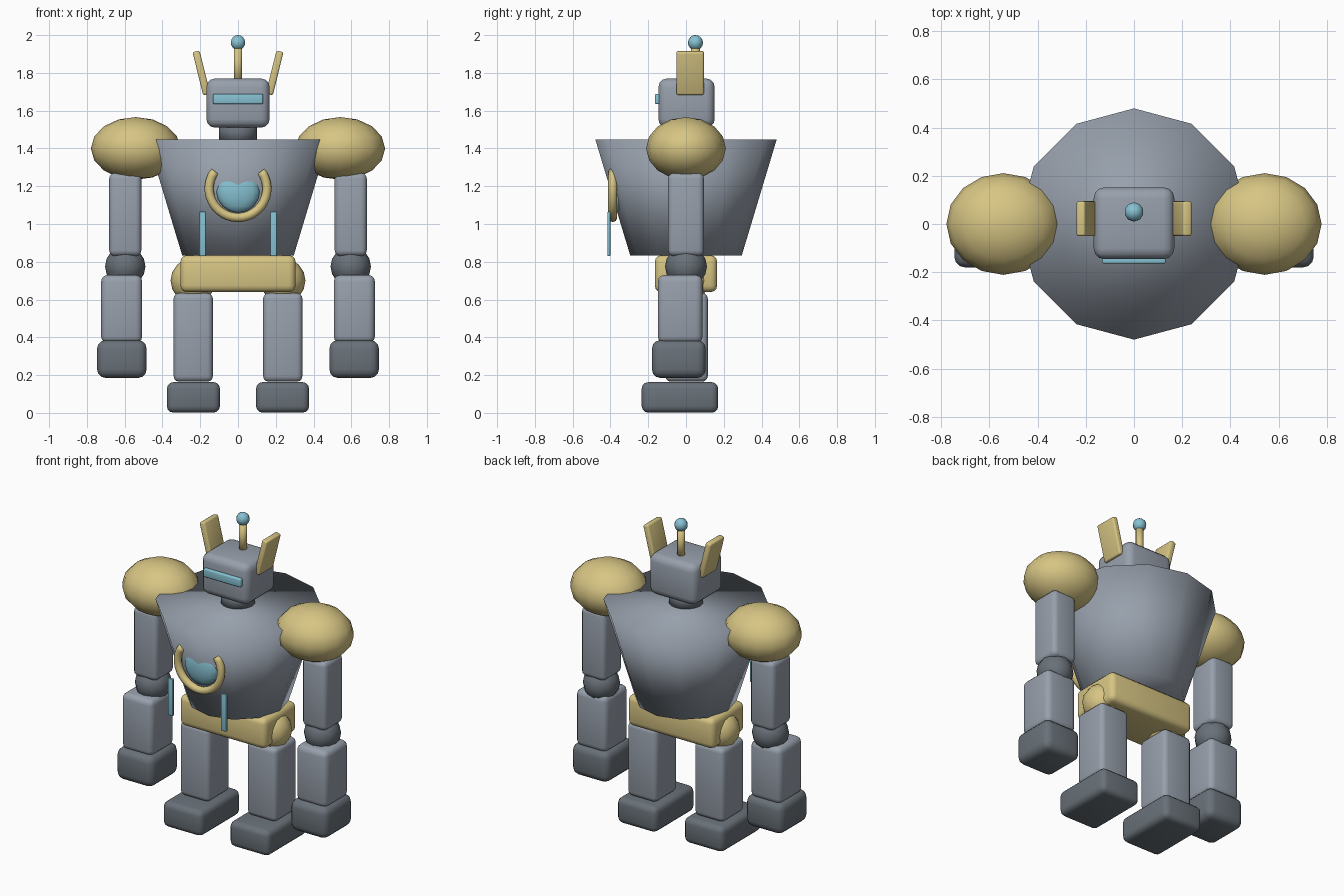
import bpy
import bmesh
from math import radians, cos, sin, pi
from mathutils import Matrix, Vector

cube = bpy.data.objects.get("Cube")
if cube:
    bpy.data.objects.remove(cube, do_unlink=True)


def make_material(name, rgb):
    mat = bpy.data.materials.new(name)
    mat.use_nodes = True
    color = (*rgb, 1)
    mat.diffuse_color = color
    bsdf = mat.node_tree.nodes["Principled BSDF"]
    bsdf.inputs["Base Color"].default_value = color
    bsdf.inputs["Roughness"].default_value = 0.6
    return mat


STEEL = make_material("steel grey", (0.31, 0.35, 0.41))
DARK = make_material("dark grey", (0.14, 0.165, 0.19))
GOLD = make_material("pale gold", (0.68, 0.56, 0.23))
BLUE = make_material("glow blue", (0.24, 0.54, 0.65))


def finish(name, bm, mat, loc=(0, 0, 0), tilt=0):
    mesh = bpy.data.meshes.new(name)
    bmesh.ops.recalc_face_normals(bm, faces=bm.faces)
    for face in bm.faces:
        face.smooth = True
    bm.to_mesh(mesh)
    bm.free()
    mesh.materials.append(mat)
    obj = bpy.data.objects.new(name, mesh)
    obj.location = loc
    obj.rotation_euler.y = tilt
    bpy.context.collection.objects.link(obj)
    return obj


def box(name, mat, loc, size, bevel, tilt=0):
    bm = bmesh.new()
    bmesh.ops.create_cube(bm, size=1, matrix=Matrix.Diagonal((*size, 1)))
    bmesh.ops.bevel(bm, geom=bm.edges[:], offset=bevel, segments=3,
                    profile=0.5, affect="EDGES")
    return finish(name, bm, mat, loc, tilt)


def ball(name, mat, loc, radii, segments=16, rings=8):
    bm = bmesh.new()
    bmesh.ops.create_uvsphere(bm, u_segments=segments, v_segments=rings,
                              radius=1, matrix=Matrix.Diagonal((*radii, 1)))
    return finish(name, bm, mat, loc)


def cone(name, mat, loc, r_low, r_high, height, sides):
    bm = bmesh.new()
    bmesh.ops.create_cone(bm, cap_ends=True, segments=sides, radius1=r_low,
                          radius2=r_high, depth=height)
    return finish(name, bm, mat, loc)


def arc(name, mat, loc, radius, tube, start, end, steps=24, sides=8):
    # Tube swept along an arc in the XZ plane, capped at both ends
    bm = bmesh.new()
    rings = []
    for i in range(steps + 1):
        a = start + (end - start) * i / steps
        out = Vector((cos(a), 0, sin(a)))
        ring = []
        for j in range(sides):
            b = 2 * pi * j / sides
            point = out * (radius + tube * cos(b)) + Vector((0, tube * sin(b), 0))
            ring.append(bm.verts.new(point))
        rings.append(ring)
    for low, high in zip(rings, rings[1:]):
        for j in range(sides):
            k = (j + 1) % sides
            bm.faces.new((low[j], low[k], high[k], high[j]))
    bm.faces.new(rings[0])
    bm.faces.new(rings[-1])
    return finish(name, bm, mat, loc)


# Torso and pelvis
cone("torso", STEEL, (0, 0, 1.14), 0.295, 0.48, 0.615, 12)
box("pelvis", GOLD, (0, 0, 0.737), (0.61, 0.33, 0.195), 0.035)

# Chest details
arc("chest_ring", GOLD, (0, -0.388, 1.187), 0.153, 0.024,
    radians(143), radians(397))
ball("chest_core", BLUE, (0, -0.365, 1.175), (0.115, 0.045, 0.115))

# Neck and head
cone("neck", DARK, (0, 0, 1.48), 0.1, 0.1, 0.1, 16)
box("head", STEEL, (0, 0.003, 1.64), (0.335, 0.298, 0.26), 0.045)
box("visor", BLUE, (0, -0.15, 1.662), (0.265, 0.03, 0.054), 0.008)

# Antenna
cone("antenna_rod", GOLD, (0, 0.05, 1.84), 0.023, 0.023, 0.19, 10)
ball("antenna_tip", BLUE, (0, 0.05, 1.96), (0.04, 0.04, 0.04), 10, 8)

# Paired parts
for side, s in (("left", 1), ("right", -1)):
    box(side + "_ear", GOLD, (s * 0.194, 0.022, 1.8),
        (0.038, 0.145, 0.235), 0.01, s * radians(14))
    box(side + "_chest_bar", BLUE, (s * 0.188, -0.408, 0.948),
        (0.037, 0.016, 0.235), 0.004)
    # Arm
    ball(side + "_shoulder", GOLD, (s * 0.542, 0, 1.4), (0.237, 0.211, 0.166))
    box(side + "_upper_arm", STEEL, (s * 0.597, 0, 1.05),
        (0.17, 0.19, 0.44), 0.03)
    ball(side + "_elbow", DARK, (s * 0.597, 0, 0.775),
         (0.107, 0.111, 0.107), 12, 8)
    box(side + "_forearm", STEEL, (s * 0.616, -0.031, 0.55),
        (0.218, 0.237, 0.36), 0.035)
    box(side + "_hand", DARK, (s * 0.615, -0.038, 0.285),
        (0.262, 0.285, 0.2), 0.045)
    # Leg
    ball(side + "_hip", GOLD, (s * 0.237, 0, 0.7), (0.12, 0.12, 0.12), 12, 8)
    box(side + "_leg", STEEL, (s * 0.237, 0.003, 0.4),
        (0.208, 0.225, 0.47), 0.03)
    box(side + "_foot", DARK, (s * 0.236, -0.032, 0.082),
        (0.281, 0.405, 0.162), 0.035)
